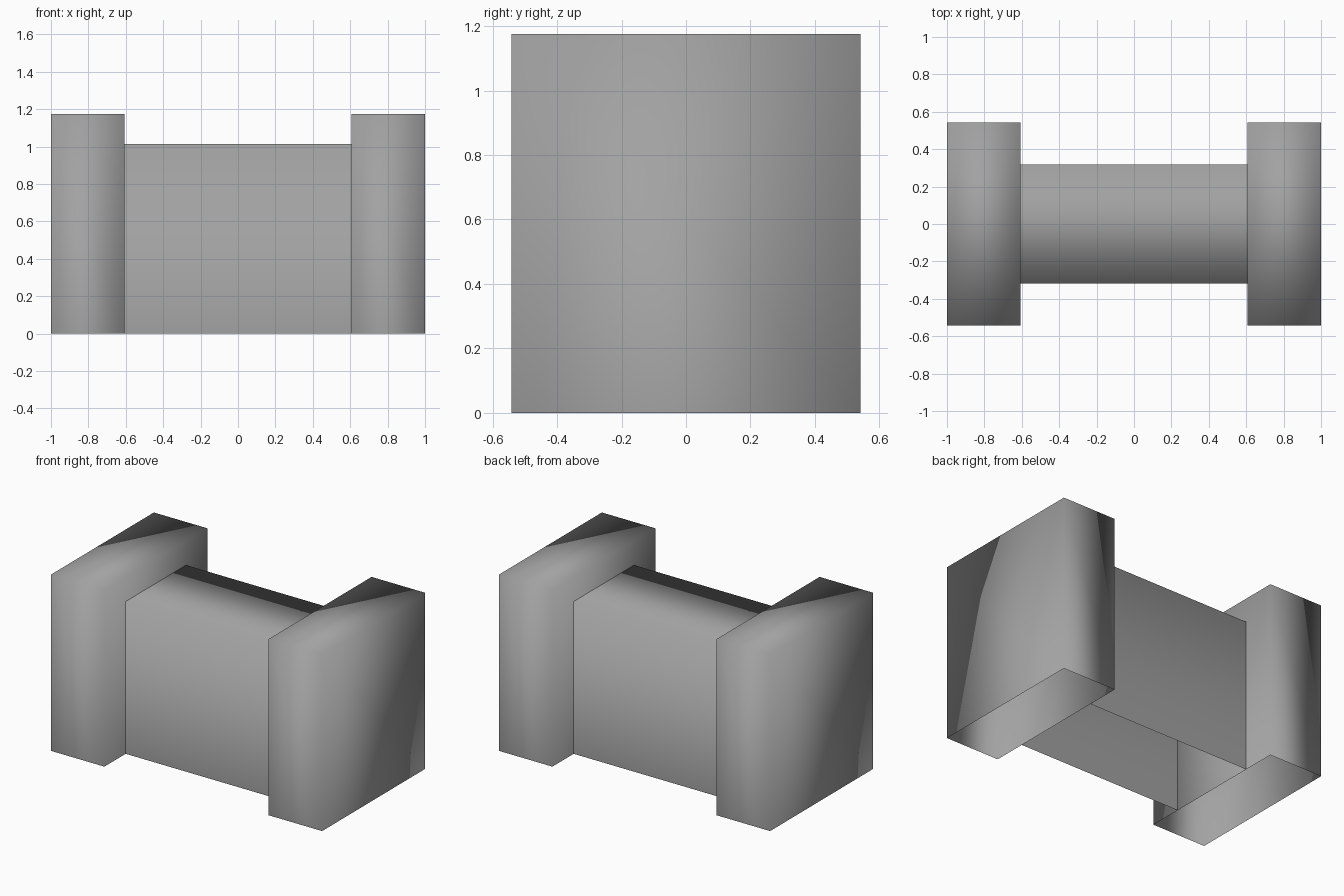
import bpy, bmesh

cube = bpy.data.objects.get("Cube")
if cube:
    bpy.data.objects.remove(cube, do_unlink=True)

# One plain stone colour
stone = bpy.data.materials.new("stone_grey")
stone.use_nodes = True
grey = (0.36, 0.36, 0.36, 1)
stone.diffuse_color = grey
stone.node_tree.nodes["Principled BSDF"].inputs["Base Color"].default_value = grey


def open_block(name, centre_x, size, open_ends=False):
    """Soft-shaded block standing on the ground, without an underside."""
    bm = bmesh.new()
    bmesh.ops.create_cube(bm, size=1)
    for v in bm.verts:
        v.co.x = v.co.x * size[0] + centre_x
        v.co.y *= size[1]
        v.co.z = (v.co.z + 0.5) * size[2]
    bm.normal_update()
    removed = [f for f in bm.faces
               if f.normal.z < -0.5 or (open_ends and abs(f.normal.x) > 0.5)]
    bmesh.ops.delete(bm, geom=removed, context="FACES")
    for f in bm.faces:
        f.smooth = True
    mesh = bpy.data.meshes.new(name)
    bm.to_mesh(mesh)
    bm.free()
    mesh.materials.append(stone)
    obj = bpy.data.objects.new(name, mesh)
    bpy.context.collection.objects.link(obj)
    return obj


# Wall between the pillars, open where it meets them
open_block("wall", 0, (1.212, 0.636, 1.015), open_ends=True)

# Matching end pillars
for side, sign in (("left", 1), ("right", -1)):
    open_block(side + "_pillar", sign * 0.803, (0.394, 1.084, 1.175))
